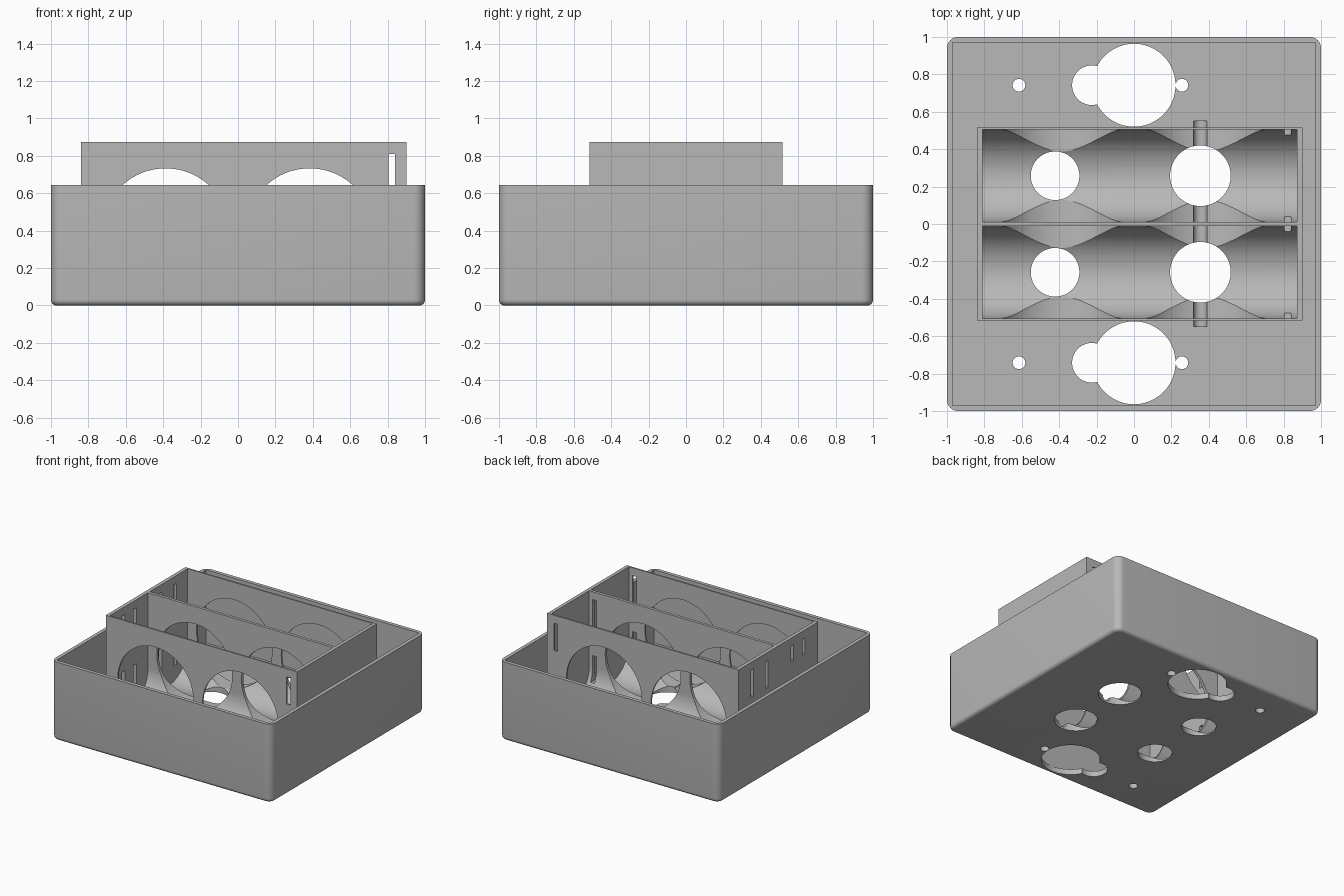
import bpy, bmesh
from math import sin, cos, pi

cube = bpy.data.objects.get("Cube")
if cube:
    bpy.data.objects.remove(cube, do_unlink=True)

grey = bpy.data.materials.new("plain grey")
grey.use_nodes = True
grey.diffuse_color = (0.48, 0.48, 0.48, 1)
grey.node_tree.nodes["Principled BSDF"].inputs["Base Color"].default_value = (0.48, 0.48, 0.48, 1)


def add_object(name, bm):
    bmesh.ops.recalc_face_normals(bm, faces=bm.faces)
    mesh = bpy.data.meshes.new(name)
    bm.to_mesh(mesh)
    bm.free()
    mesh.materials.append(grey)
    obj = bpy.data.objects.new(name, mesh)
    bpy.context.scene.collection.objects.link(obj)
    return obj


def prism(name, outline, axis, lo, hi):
    """Extrude a 2D outline along an axis; the outline uses the other two axes in order."""
    bm = bmesh.new()

    def place(p, d):
        co = list(p)
        co.insert(axis, d)
        return bm.verts.new(co)
    a = [place(p, lo) for p in outline]
    b = [place(p, hi) for p in outline]
    bm.faces.new(a)
    bm.faces.new(b)
    for i in range(len(a)):
        j = (i + 1) % len(a)
        bm.faces.new((a[i], a[j], b[j], b[i]))
    return add_object(name, bm)


def arc(cx, cy, r, start=0.0, sweep=2 * pi, n=64):
    return [(cx + r * cos(start + sweep * i / n), cy + r * sin(start + sweep * i / n))
            for i in range(n)]


def box(name, x, y, z):
    return prism(name, [(x[0], y[0]), (x[1], y[0]), (x[1], y[1]), (x[0], y[1])], 2, *z)


def combine(target, tool, operation="DIFFERENCE"):
    mod = target.modifiers.new("cut", "BOOLEAN")
    mod.operation = operation
    mod.solver = "EXACT"
    mod.object = tool
    bpy.context.view_layer.objects.active = target
    bpy.ops.object.modifier_apply(modifier=mod.name)
    bpy.data.objects.remove(tool, do_unlink=True)


# Outer tray with rounded corners and a rounded bottom edge
RIM, FLOOR = 0.645, 0.045
case = box("case", (-1, 1), (-1, 1), (0, RIM))
bm = bmesh.new()
bm.from_mesh(case.data)
uprights = [e for e in bm.edges if abs(e.verts[0].co.z - e.verts[1].co.z) > 0.1]
bmesh.ops.bevel(bm, geom=uprights, offset=0.06, segments=8, profile=0.5, affect="EDGES")
base = [e for e in bm.edges if all(v.co.z < 0.001 for v in e.verts)]
bmesh.ops.bevel(bm, geom=base, offset=0.03, segments=6, profile=0.5, affect="EDGES")
bm.to_mesh(case.data)
bm.free()
combine(case, box("tray_inside", (-0.97, 0.97), (-0.97, 0.97), (FLOOR, 1)))

# Raised block that holds the two troughs
combine(case, box("holder", (-0.84, 0.9), (-0.517, 0.517), (0.025, 0.875)), "UNION")

# Two round-bottomed troughs
BAY, R, TROUGH_Z = 0.258, 0.246, 0.256
for y in (-BAY, BAY):
    outline = arc(y, TROUGH_Z, R, pi, pi) + [(y + R, TROUGH_Z), (y + R, 1), (y - R, 1)]
    combine(case, prism("trough", outline, 0, -0.81, 0.872))

# Big finger openings across the block
for x in (-0.387, 0.383):
    combine(case, prism("finger_opening", arc(x, 0.39, 0.343, n=96), 1, -0.6, 0.6))

# Wire channel under the block
combine(case, prism("wire_channel", arc(0.355, 0.052, 0.037, n=24), 1, -0.547, 0.55))

for side in (-1, 1):
    # Holes below the troughs
    for x, r in ((-0.422, 0.13), (0.355, 0.162)):
        combine(case, prism("bay_hole", arc(x, side * BAY, r), 2, -0.1, 0.3))
    # Keyhole and screw holes in the open floor
    for x, r in ((0, 0.222), (-0.225, 0.106), (-0.615, 0.034), (0.256, 0.034)):
        combine(case, prism("floor_hole", arc(x, side * 0.742, r, n=48), 2, -0.1, 0.2))

# Contact slots through the long walls and the end wall
for z in ((0.14, 0.35), (0.585, 0.81)):
    combine(case, box("wall_slot", (0.805, 0.84), (-0.6, 0.6), z))
for y, low in ((0.34, 0.585), (0.15, 0.585), (-0.18, 0.68), (-0.33, 0.68)):
    for z in ((0.14, 0.35), (low, 0.81)):
        combine(case, box("end_slot", (-0.9, -0.78), (y - 0.017, y + 0.017), z))

bpy.ops.object.select_all(action="DESELECT")
case.select_set(True)
bpy.context.view_layer.objects.active = case
bpy.ops.object.shade_smooth_by_angle(angle=pi / 6)
